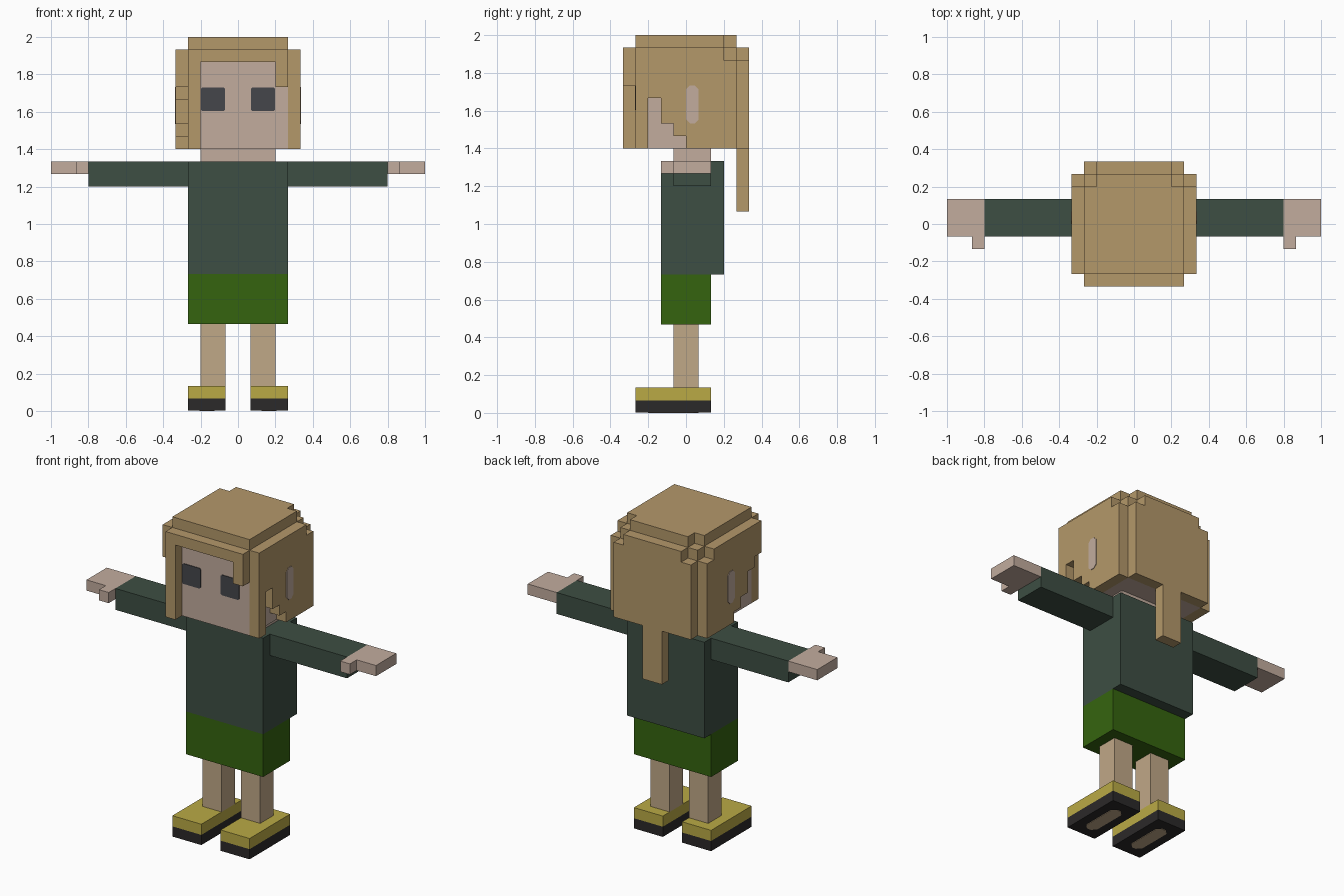
import bpy
import bmesh
from mathutils import Vector

cube = bpy.data.objects.get("Cube")
if cube:
    bpy.data.objects.remove(cube, do_unlink=True)

U = 2 / 30  # one block of the model's grid


def make_material(name, hex_code):
    srgb = [int(hex_code[i:i + 2], 16) / 255 for i in (0, 2, 4)]
    col = [c / 12.92 if c < 0.04045 else ((c + 0.055) / 1.055) ** 2.4 for c in srgb] + [1.0]
    mat = bpy.data.materials.new(name)
    mat.use_nodes = True
    mat.diffuse_color = col
    mat.node_tree.nodes["Principled BSDF"].inputs["Base Color"].default_value = col
    return mat


HAIR = make_material("sandy hair", "B4986A")
SKIN = make_material("skin", "C2AC9E")
LEG = make_material("tan legs", "C0A887")
SWEATER = make_material("dark green sweater", "3D4E43")
SKIRT = make_material("green skirt", "35640F")
SHOE = make_material("yellow shoe", "BAAA45")
SOLE = make_material("black sole", "2B2929")
EYE = make_material("dark eye", "45464B")


def finish(bm, name, mat):
    bmesh.ops.recalc_face_normals(bm, faces=bm.faces)
    mesh = bpy.data.meshes.new(name)
    bm.to_mesh(mesh)
    bm.free()
    mesh.materials.append(mat)
    obj = bpy.data.objects.new(name, mesh)
    bpy.context.collection.objects.link(obj)
    return obj


def boxes(name, mat, *extents):
    """One object from boxes given as (x0, x1, y0, y1, z0, z1) in blocks."""
    bm = bmesh.new()
    for x0, x1, y0, y1, z0, z1 in extents:
        verts = bmesh.ops.create_cube(bm, size=1)["verts"]
        for v in verts:
            v.co = Vector((x1 if v.co.x > 0 else x0,
                           y1 if v.co.y > 0 else y0,
                           z1 if v.co.z > 0 else z0)) * U
    return finish(bm, name, mat)


def prism(name, mat, outline, axis, start, end):
    """Extrude an outline (in the other two axes, in order) along an axis."""
    def place(a, b, c):
        co = [a, b]
        co.insert(axis, c)
        return Vector(co) * U
    bm = bmesh.new()
    face = bm.faces.new([bm.verts.new(place(a, b, start)) for a, b in outline])
    new = bmesh.ops.extrude_face_region(bm, geom=[face])["geom"]
    shift = place(0, 0, end - start)
    bmesh.ops.translate(bm, vec=shift, verts=[g for g in new if isinstance(g, bmesh.types.BMVert)])
    return finish(bm, name, mat)


def chamfered(a0, a1, b0, b1, c):
    return [(a0 + c, b0), (a1 - c, b0), (a1, b0 + c), (a1, b1 - c),
            (a1 - c, b1), (a0 + c, b1), (a0, b1 - c), (a0, b0 + c)]


# Limbs, mirrored left and right
for side, s in (("left", 1), ("right", -1)):
    def span(a, b):
        return (min(a * s, b * s), max(a * s, b * s))

    boxes(side + "_sole", SOLE, (*span(1, 4), -4, 2, 0.05, 1))
    boxes(side + "_shoe", SHOE, (*span(1, 4), -4, 2, 1, 2))
    prism(side + "_sole_patch", LEG, chamfered(*span(1.9, 3.1), -3, 1, 0.4), 2, 0, 0.06)
    boxes(side + "_leg", LEG, (*span(1, 3), -1, 1, 2, 7))
    boxes(side + "_sleeve", SWEATER, (*span(4, 12), -1, 2, 18, 20))
    boxes(side + "_hand", SKIN, (*span(12, 15), -1, 2, 19, 20))
    boxes(side + "_thumb", SKIN, (*span(12, 13), -2, -1, 19, 20))
    prism(side + "_eye", EYE, chamfered(*span(1.05, 2.95), 24.05, 25.95, 0.1), 1, -4.06, -3.95)
    prism(side + "_ear", SKIN, chamfered(0, 1, 23, 26, 0.3), 0, 4.95 * s, 5.06 * s)

# Body and head
boxes("skirt", SKIRT, (-4, 4, -2, 2, 7, 11))
boxes("sweater", SWEATER, (-4, 4, -2, 3, 11, 20))
boxes("neck", SKIN, (-3, 3, -1, 2, 20, 21))
boxes("head", SKIN, (-4, 4, -4, 4, 21, 28))

# Hair: crown with cut back corners, fringe, back and tail
boxes("hair_cap", HAIR, (-4, 4, -4, 4, 28, 29))
boxes("hair_crown", HAIR, (-4, 4, -4, 3, 29, 30), (-3, 3, 3, 4, 29, 30))
boxes("fringe", HAIR, (-4, 4, -5, -4, 28, 29), (-4, -3, -5, -4, 21, 28), (3, 4, -5, -4, 26, 28))
boxes("back_hair", HAIR, (-4, 4, 4, 5, 21, 28), (-3, 3, 4, 5, 28, 29))
boxes("hair_tail", HAIR, (-1, 1, 4, 5, 16, 21))

# Side hair: stepped lower front edge, with a lock in front on the left only
steps = [(0, 21), (0, 22), (-1, 22), (-1, 23), (-2, 23), (-2, 25), (-3, 25)]
rear = [(3, 29), (3, 28), (4, 28), (4, 21)]
prism("left_side_hair", HAIR, rear + steps + [(-3, 21), (-4, 21), (-4, 29)], 0, 4, 5)
prism("right_side_hair", HAIR, rear + steps + [(-3, 26), (-4, 26), (-4, 29)], 0, -5, -4)
